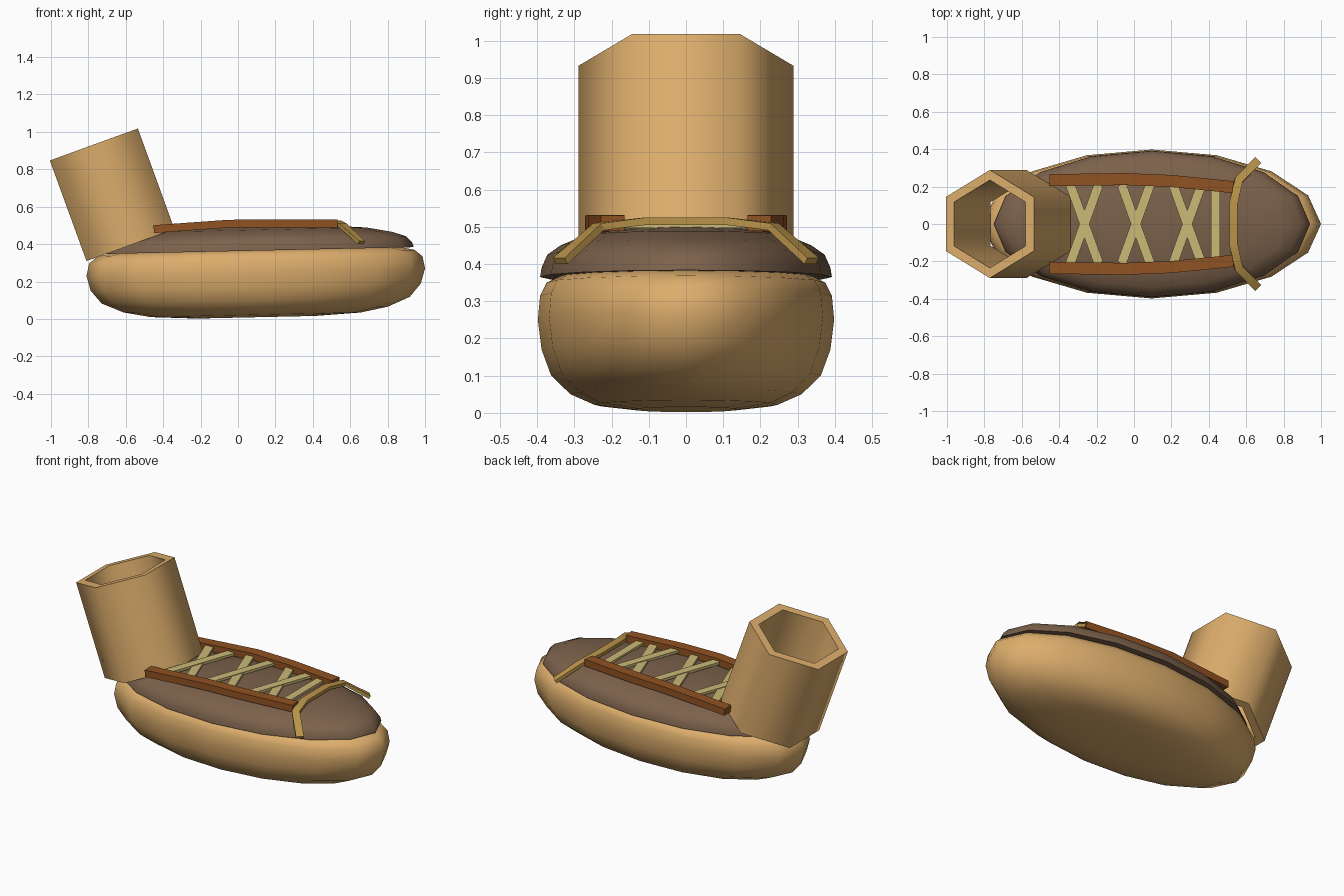
import bpy, bmesh, math
from mathutils import Vector, Matrix

if "Cube" in bpy.data.objects:
    bpy.data.objects.remove(bpy.data.objects["Cube"])


def material(name, rgb):
    m = bpy.data.materials.new(name)
    m.diffuse_color = (*rgb, 1)
    m.use_nodes = True
    m.node_tree.nodes["Principled BSDF"].inputs["Base Color"].default_value = m.diffuse_color
    return m


TAN = material("tan_leather", (0.72, 0.42, 0.15))
BROWN = material("brown_leather", (0.20, 0.12, 0.07))
TRIM = material("trim_leather", (0.28, 0.085, 0.016))
LACE = material("lace_cord", (0.60, 0.49, 0.18))
STRAP = material("strap_cord", (0.50, 0.30, 0.07))


def finish(name, bm, mat, angle=None):
    bmesh.ops.recalc_face_normals(bm, faces=bm.faces)
    me = bpy.data.meshes.new(name)
    bm.to_mesh(me)
    bm.free()
    ob = bpy.data.objects.new(name, me)
    bpy.context.collection.objects.link(ob)
    me.materials.append(mat)
    if angle:
        bpy.ops.object.select_all(action='DESELECT')
        ob.select_set(True)
        bpy.context.view_layer.objects.active = ob
        bpy.ops.object.shade_smooth_by_angle(angle=math.radians(angle))
    return ob


def skin(bm, rings, closed=False):
    n = len(rings[0])
    count = len(rings) if closed else len(rings) - 1
    for a in range(count):
        r, s = rings[a], rings[(a + 1) % len(rings)]
        for i in range(n):
            j = (i + 1) % n
            bm.faces.new((r[i], r[j], s[j], s[i]))


def oval_loft(name, mat, cx, rx, ry, profile, slope=0.022, sides=16):
    """Stack scaled ovals, tipped up slightly toward the toe."""
    bm = bmesh.new()
    rings = []
    for f, z in profile:
        ring = []
        for i in range(sides):
            a = 2 * math.pi * i / sides
            x = f * rx * math.cos(a)
            ring.append(bm.verts.new((cx + x, f * ry * math.sin(a), z + slope * x)))
        rings.append(ring)
    skin(bm, rings)
    bm.faces.new(rings[0])
    bm.faces.new(rings[-1])
    return finish(name, bm, mat, 50)


def strip(name, mat, path, width, thick):
    """Sweep a flat rectangular section along a path."""
    bm = bmesh.new()
    pts = [Vector(p) for p in path]
    rings = []
    for i, p in enumerate(pts):
        t = (pts[min(i + 1, len(pts) - 1)] - pts[max(i - 1, 0)]).normalized()
        side = t.cross(Vector((0, 0, 1))).normalized()
        up = side.cross(t)
        rings.append([bm.verts.new(p + side * u * width / 2 + up * v * thick / 2)
                      for u, v in ((-1, -1), (1, -1), (1, 1), (-1, 1))])
    skin(bm, rings)
    bm.faces.new(rings[0])
    bm.faces.new(rings[-1])
    return finish(name, bm, mat, 30)


# Puffy sole
oval_loft("sole", TAN, 0.095, 0.905, 0.398,
          [(0.35, 0.009), (0.62, 0.022), (0.78, 0.05), (0.91, 0.10), (0.975, 0.17),
           (1.0, 0.25), (0.985, 0.315), (0.94, 0.35), (0.86, 0.366)])

# Domed upper
oval_loft("upper", BROWN, 0.095, 0.845, 0.392,
          [(1.0, 0.365), (0.99, 0.39), (0.95, 0.425), (0.86, 0.45),
           (0.70, 0.476), (0.40, 0.494), (0.1, 0.50)])

# Hexagonal ankle cuff: open tube leaning back 20 degrees
bm = bmesh.new()
tilt = Matrix.Translation((-0.575, 0, 0.395)) @ Matrix.Rotation(math.radians(-20), 4, 'Y')
rings = []
for r, z in ((0.289, 0), (0.289, 0.572), (0.235, 0.572), (0.235, 0)):
    rings.append([bm.verts.new(tilt @ Vector((r * math.cos(a), r * math.sin(a), z)))
                  for a in (math.radians(30 + 60 * k) for k in range(6))])
skin(bm, rings, closed=True)
finish("ankle_cuff", bm, TAN, 65)

# Lace rails on both sides
for label, s in (("left", 1), ("right", -1)):
    strip(label + "_lace_rail", TRIM,
          [(-0.45, s * 0.235, 0.48), (-0.26, s * 0.237, 0.494), (-0.05, s * 0.24, 0.509),
           (0.2, s * 0.23, 0.511), (0.53, s * 0.197, 0.51)], 0.064, 0.042)

# Crossed laces
for k, (x, z) in enumerate(((-0.265, 0.491), (0.01, 0.504), (0.285, 0.505))):
    for d, lift in ((1, 0), (-1, 0.004)):
        strip(f"lace_{k}_{'a' if d > 0 else 'b'}", LACE,
              [(x - d * 0.076, 0.21, z + lift), (x + d * 0.076, -0.21, z + lift)], 0.05, 0.016)
strip("straight_lace", LACE, [(0.437, 0.185, 0.505), (0.437, -0.185, 0.505)], 0.048, 0.016)

# Toe strap, mirrored across the middle
half = [(0.66, 0.338, 0.408), (0.56, 0.235, 0.50), (0.532, 0.11, 0.515)]
strip("toe_strap", STRAP, half + [(x, -y, z) for x, y, z in reversed(half)], 0.045, 0.02)
